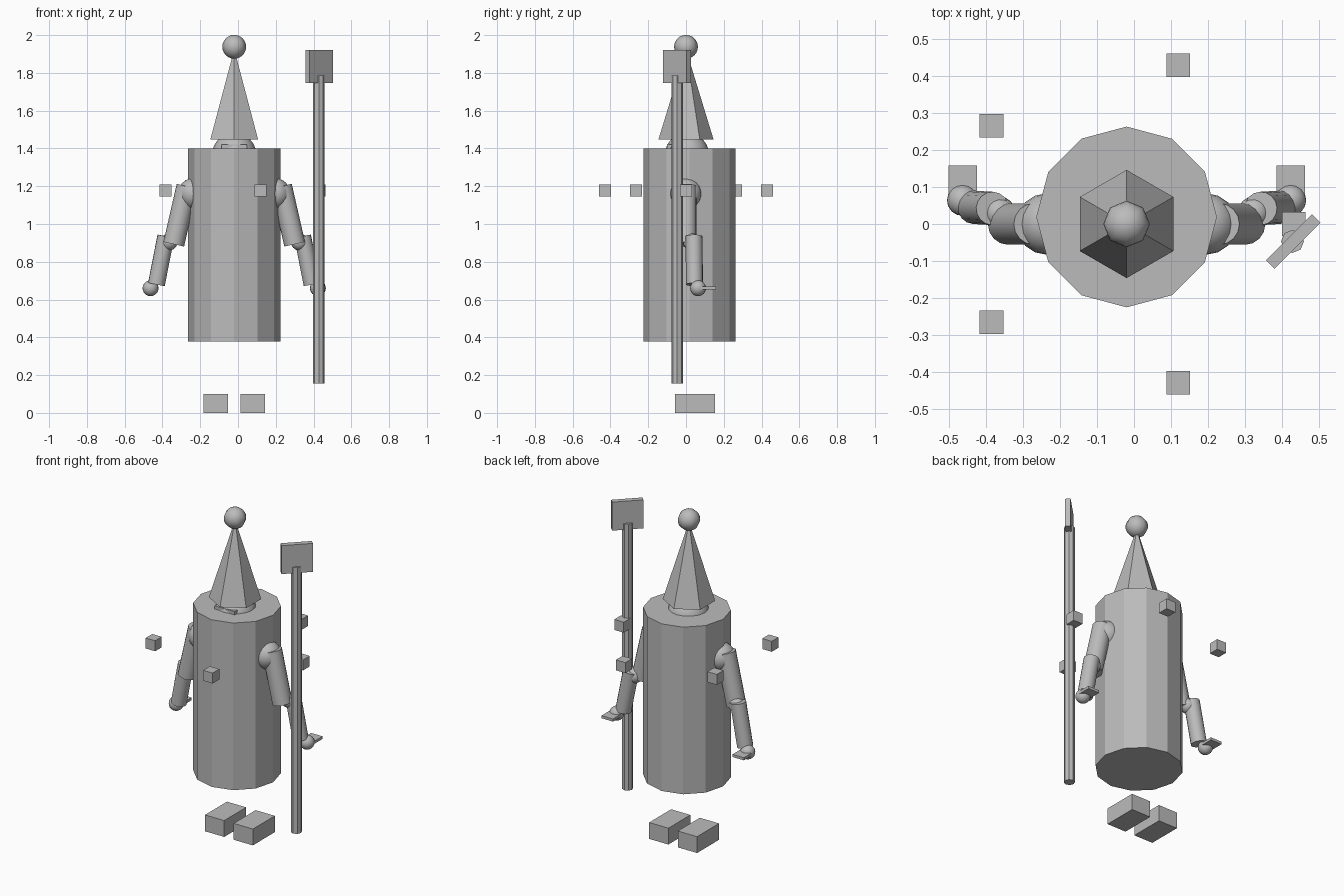
import bpy
import math
from mathutils import Vector

cube = bpy.data.objects.get("Cube")
if cube:
    bpy.data.objects.remove(cube, do_unlink=True)

grey = bpy.data.materials.new("plain_grey")
grey.use_nodes = True
grey.diffuse_color = (0.5, 0.5, 0.5, 1)
grey.node_tree.nodes["Principled BSDF"].inputs["Base Color"].default_value = (0.5, 0.5, 0.5, 1)

MID = -0.02  # centre line of the figure


def finish(name, smooth=False):
    ob = bpy.context.object
    ob.name = name
    ob.data.materials.append(grey)
    if smooth:
        bpy.ops.object.shade_smooth_by_angle(angle=math.radians(50))
    return ob


def box(name, centre, size, turn=0):
    bpy.ops.mesh.primitive_cube_add(size=1, location=centre, rotation=(0, 0, turn))
    bpy.context.object.scale = size
    return finish(name)


def ball(name, centre, radius, sides=16):
    bpy.ops.mesh.primitive_uv_sphere_add(segments=sides, ring_count=12,
                                         radius=radius, location=centre)
    return finish(name, True)


def rod(name, start, end, r1, r2=None, sides=16, smooth=False):
    start, end = Vector(start), Vector(end)
    axis = end - start
    bpy.ops.mesh.primitive_cone_add(vertices=sides, radius1=r1,
                                    radius2=r1 if r2 is None else r2,
                                    depth=axis.length, location=(start + end) / 2)
    ob = bpy.context.object
    ob.rotation_euler = axis.to_track_quat("Z", "Y").to_euler()
    return finish(name, smooth)


# Robe, head, beard and hat
body = rod("robe_body", (MID, 0.019, 0.378), (MID, 0.019, 1.40), 0.244, sides=12)
body.rotation_euler = (0, 0, 0)
ball("head", (MID, 0.005, 1.365), 0.118)
box("beard", (MID, -0.075, 1.36), (0.136, 0.05, 0.12))
hat = rod("pointed_hat", (MID, 0, 1.447), (MID, 0, 1.925), 0.146, 0, sides=6)
hat.rotation_euler = (0, 0, 0)
ball("hat_bobble", (MID, 0, 1.938), 0.063, 8)

# Arms and feet, one set per side
for side, s in (("left", 1), ("right", -1)):
    def at(x, y, z):
        return (MID + s * x, y, z)
    ball(side + "_shoulder", at(0.215, 0, 1.16), 0.083)
    rod(side + "_upper_arm", at(0.25, 0, 1.2), at(0.32, 0, 0.893), 0.056, smooth=True)
    ball(side + "_elbow", at(0.345, 0.03, 0.905), 0.045)
    rod(side + "_forearm", at(0.362, 0.042, 0.935), at(0.412, 0.045, 0.68), 0.045, smooth=True)
    ball(side + "_wrist", at(0.443, 0.064, 0.66), 0.042)
    box(side + "_hand", at(0.443, 0.11, 0.662), (0.077, 0.095, 0.016))
    box(side + "_foot", at(0.097, 0.047, 0.05), (0.13, 0.212, 0.1))

# Staff with a square blade turned diagonally
staff = rod("staff_pole", (0.428, -0.047, 0.156), (0.428, -0.047, 1.785), 0.031, sides=8)
staff.rotation_euler = (0, 0, 0)
box("staff_blade", (0.43, -0.047, 1.833), (0.176, 0.032, 0.174), math.radians(45))

# Ring of five floating cubes
for i in range(5):
    a = i * math.tau / 5
    box("floating_cube_%d" % (i + 1),
        (MID + 0.451 * math.cos(a), 0.451 * math.sin(a), 1.178), (0.064, 0.064, 0.064))
